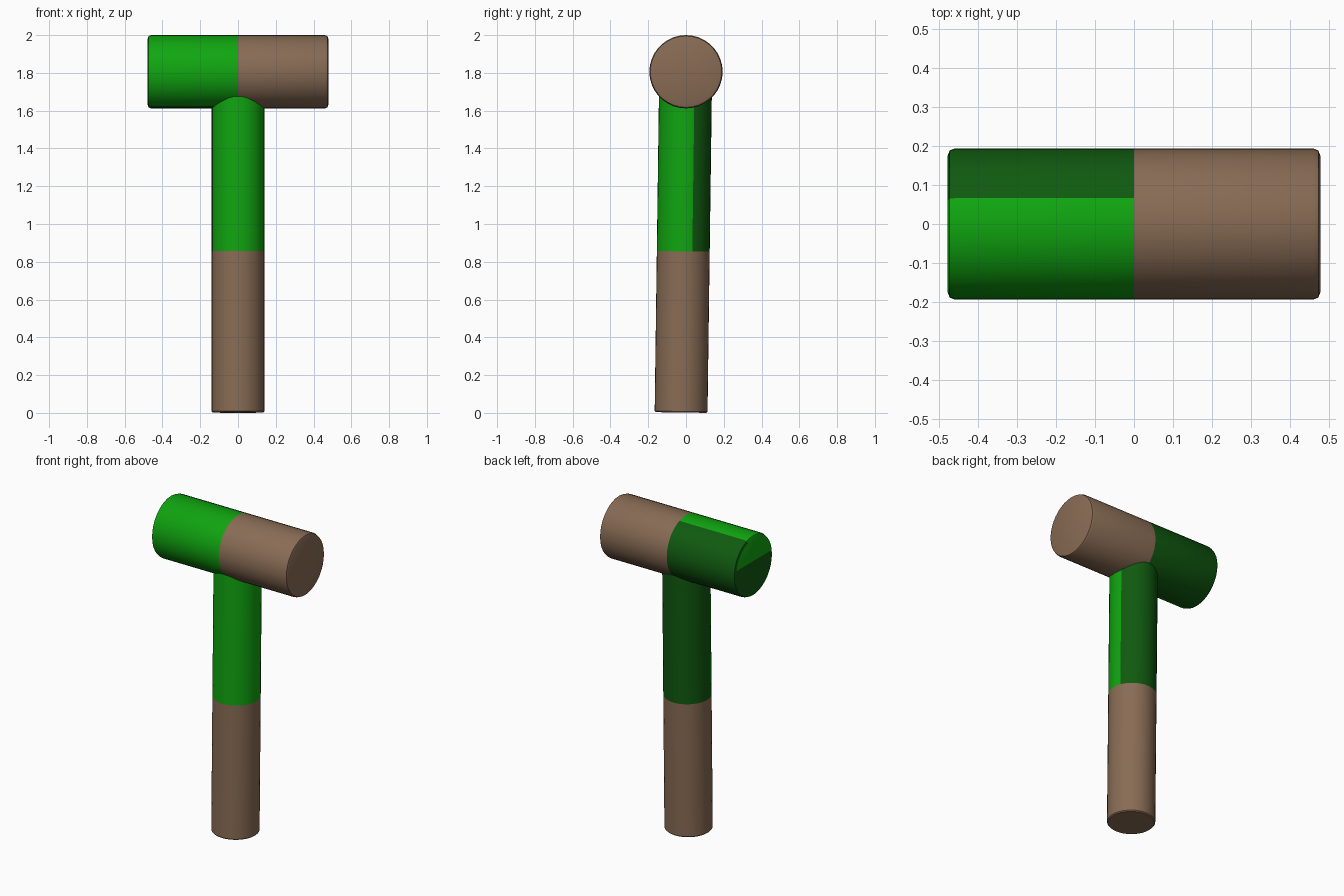
import bpy, bmesh, math
from mathutils import Vector

if "Cube" in bpy.data.objects:
    bpy.data.objects.remove(bpy.data.objects["Cube"])

SEGMENTS = 36


def make_material(name, rgb):
    m = bpy.data.materials.new(name)
    m.diffuse_color = (*rgb, 1.0)
    m.use_nodes = True
    m.node_tree.nodes["Principled BSDF"].inputs["Base Color"].default_value = m.diffuse_color
    return m


MATERIALS = [make_material("brown wood", (0.25, 0.15, 0.09)),
             make_material("bright green", (0.005, 0.38, 0.005)),
             make_material("dark green", (0.005, 0.10, 0.005))]
BROWN, GREEN, DARK = 0, 1, 2


def lathe(name, origin, axis, zero, quarter, rings, is_green, split_cap=None):
    """Turned part; rings are (distance along axis, radius) pairs.
    Angles run from the 'zero' direction towards 'quarter'."""
    origin, axis, zero, quarter = map(Vector, (origin, axis, zero, quarter))
    bm = bmesh.new()
    loops = []
    for dist, r in rings:
        loop = []
        for i in range(SEGMENTS):
            t = 2 * math.pi * i / SEGMENTS
            loop.append(bm.verts.new(origin + axis * dist
                                     + zero * r * math.cos(t) + quarter * r * math.sin(t)))
        loops.append(loop)
    for k in range(len(rings) - 1):
        middle = (rings[k][0] + rings[k + 1][0]) / 2
        for i in range(SEGMENTS):
            j = (i + 1) % SEGMENTS
            f = bm.faces.new((loops[k][i], loops[k][j], loops[k + 1][j], loops[k + 1][i]))
            if is_green(middle):
                # the half from 20 to 200 degrees is the darker green
                f.material_index = DARK if 20 < (i + 0.5) * 360 / SEGMENTS < 200 else GREEN
    start = bm.faces.new(loops[0])
    end = bm.faces.new(loops[-1])
    end.material_index = GREEN if is_green(rings[-1][0]) else BROWN
    if split_cap:
        # start cap: bright above the cut, dark below it
        start.material_index = DARK
        new_face, _ = bmesh.utils.face_split(start, loops[0][split_cap],
                                             loops[0][SEGMENTS - split_cap])
        for f in (start, new_face):
            f.material_index = GREEN if loops[0][0] in f.verts else DARK
    bmesh.ops.recalc_face_normals(bm, faces=bm.faces)
    mesh = bpy.data.meshes.new(name)
    bm.to_mesh(mesh)
    bm.free()
    for m in MATERIALS:
        mesh.materials.append(m)
    obj = bpy.data.objects.new(name, mesh)
    bpy.context.collection.objects.link(obj)
    bpy.ops.object.select_all(action='DESELECT')
    bpy.context.view_layer.objects.active = obj
    obj.select_set(True)
    bpy.ops.object.shade_smooth_by_angle(angle=math.radians(30))
    return obj


# mallet head: lies along x, left half green, rounded rims
R = 0.194
rim = [(0.478, R - 0.018), (0.473, R - 0.005), (0.460, R)]
head_rings = [(-d, r) for d, r in rim] + [(0, R)] + [(d, r) for d, r in reversed(rim)]
lathe("mallet_head", (0, 0, 2 - R), (1, 0, 0), (0, 0, 1), (0, 1, 0),
      head_rings, lambda d: d < 0, split_cap=8)

# handle: leans back slightly, upper half green
tilt = 0.0135
c, s = math.cos(tilt), math.sin(tilt)
lathe("handle", (0, -0.026, 0.002), (0, s, c), (1, 0, 0), (0, c, -s),
      [(0, 0.134), (0.006, 0.14), (0.853, 0.14), (1.78, 0.14)], lambda d: d > 0.853)
